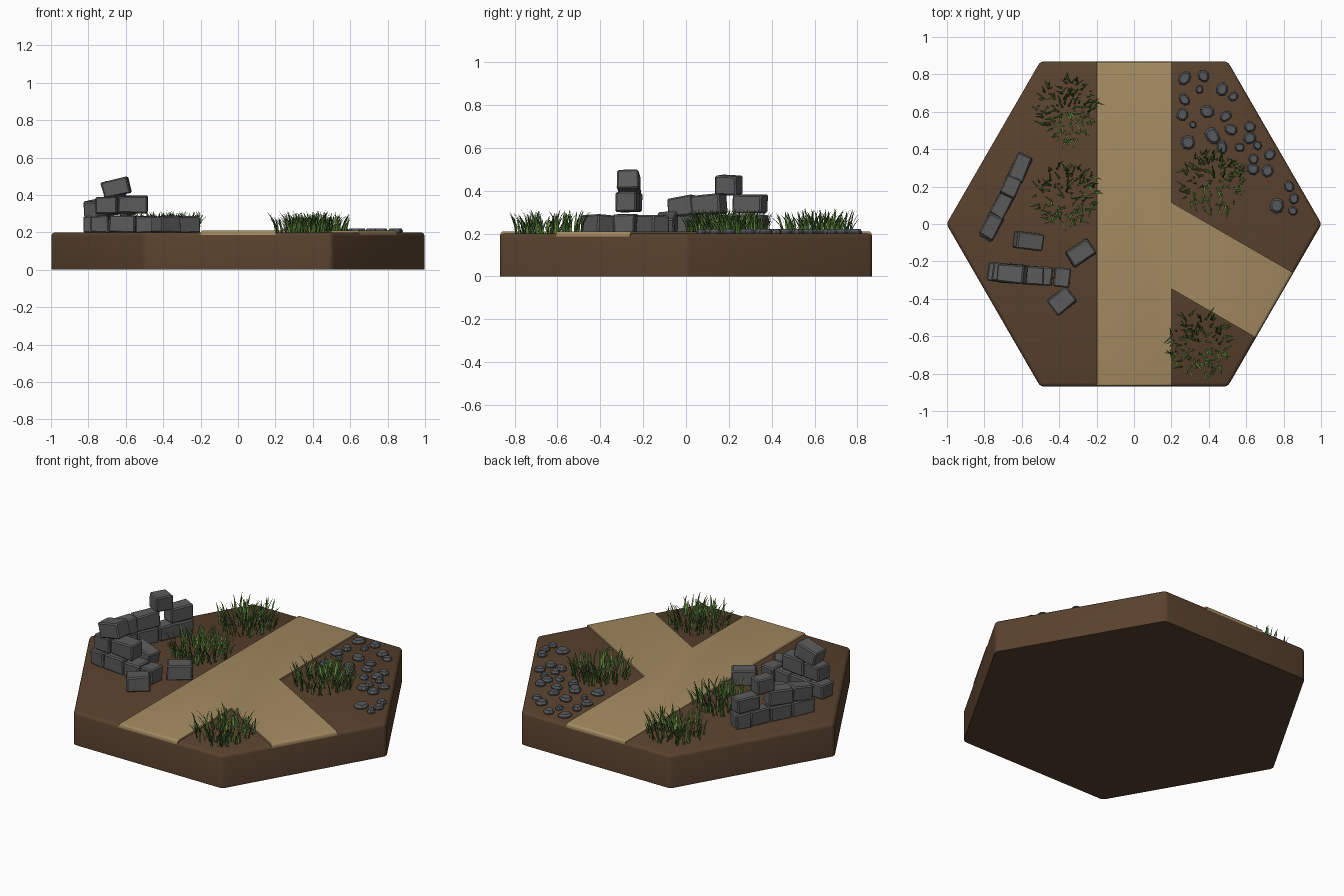
import bpy, bmesh, math, random
from mathutils import Vector, Matrix

if "Cube" in bpy.data.objects:
    bpy.data.objects.remove(bpy.data.objects["Cube"])

random.seed(7)


def material(name, rgb):
    m = bpy.data.materials.new(name)
    m.diffuse_color = (*rgb, 1)
    m.use_nodes = True
    m.node_tree.nodes["Principled BSDF"].inputs["Base Color"].default_value = m.diffuse_color
    return m


DIRT = material("dirt brown", (0.100, 0.054, 0.027))
SAND = material("path sand", (0.370, 0.255, 0.118))
STONE = material("wall stone", (0.105, 0.105, 0.108))
PEBBLE = material("pebble grey", (0.092, 0.100, 0.108))
GRASS_DARK = material("grass dark green", (0.055, 0.150, 0.028))
GRASS_LIGHT = material("grass light green", (0.150, 0.290, 0.055))


def finish(bm, name, mats, smooth=False):
    bmesh.ops.recalc_face_normals(bm, faces=bm.faces) if name[:5] != "grass" else None
    me = bpy.data.meshes.new(name)
    bm.to_mesh(me)
    bm.free()
    for m in mats:
        me.materials.append(m)
    ob = bpy.data.objects.new(name, me)
    bpy.context.collection.objects.link(ob)
    if smooth:
        bpy.context.view_layer.objects.active = ob
        ob.select_set(True)
        bpy.ops.object.shade_smooth_by_angle(angle=math.radians(40))
        ob.select_set(False)
    return ob


def prism(points, z0, z1):
    bm = bmesh.new()
    f = bm.faces.new([bm.verts.new((x, y, z0)) for x, y in points])
    r = bmesh.ops.extrude_face_region(bm, geom=[f])
    for v in r["geom"]:
        if isinstance(v, bmesh.types.BMVert):
            v.co.z = z1
    bmesh.ops.recalc_face_normals(bm, faces=bm.faces)
    return bm


# Hexagonal dirt tile, rounded on all edges but the bottom rim
R = 1.003
bm = prism([(R * math.cos(i * math.pi / 3), R * math.sin(i * math.pi / 3))
            for i in range(6)], 0, 0.2)
edges = [e for e in bm.edges if max(v.co.z for v in e.verts) > 0.1]
bmesh.ops.bevel(bm, geom=edges, offset=0.02, segments=3, profile=0.5, affect='EDGES')
finish(bm, "hex_base", [DIRT], True)

# Forked path: straight strip plus a branch to the lower right side
H, W = 0.867, 0.2
a = math.radians(-30)
d, n = Vector((math.cos(a), math.sin(a))), Vector((-math.sin(a), math.cos(a)))
p1, p2 = d * H + n * W, d * H - n * W
yc, dy = W * math.tan(a), W / math.cos(a)
bm = prism([(-W, -H), (W, -H), (W, yc - dy), tuple(p2), tuple(p1),
            (W, yc + dy), (W, H), (-W, H)], 0.184, 0.21)


def at_border(p):
    return abs(p.y) > H - 0.001 or p.xy.dot(d) > H - 0.001


edges = [e for e in bm.edges if all(v.co.z > 0.2 and at_border(v.co) for v in e.verts)]
bmesh.ops.bevel(bm, geom=edges, offset=0.015, segments=3, profile=0.5, affect='EDGES')
finish(bm, "forked_path", [SAND], True)


# Ruined walls: chipped stone blocks
def block(name, x, y, z, length, turn, tilt=0, width=0.085, height=0.09):
    bm = bmesh.new()
    bmesh.ops.create_cube(bm, size=1)
    for v in bm.verts:
        v.co = Vector((v.co.x * length, v.co.y * width, v.co.z * height))
        v.co += Vector([random.uniform(-0.004, 0.004) for _ in range(3)])
    bmesh.ops.bevel(bm, geom=bm.edges[:], offset=0.007, segments=1, affect='EDGES')
    bm.transform(Matrix.Translation((x, y, z)) @ Matrix.Rotation(math.radians(turn), 4, 'Z')
                 @ Matrix.Rotation(math.radians(tilt), 4, 'Y'))
    finish(bm, name, [STONE])


Z1, Z2, Z3 = 0.243, 0.336, 0.425
# long wall beside the left edge: (distance along wall, z, length, tilt)
ta = math.radians(64)
long_wall = [(0.05, Z1, 0.14, 0), (0.19, Z1, 0.13, 0), (0.325, Z1, 0.13, 0),
             (0.43, Z1, 0.09, 0), (0.055, 0.328, 0.13, -7), (0.19, 0.337, 0.15, -3),
             (0.40, Z2, 0.145, 0), (0.29, Z3, 0.105, 2)]
for i, (s, z, l, t) in enumerate(long_wall):
    block(f"long_wall_block_{i}", -0.785 + s * math.cos(ta), -0.06 + s * math.sin(ta),
          z, l, 64 + random.uniform(-4, 4), t, width=0.082)

# short wall in front
short_wall = [(-0.735, Z1, 0.10, 0), (-0.615, Z1, 0.14, 0), (-0.49, Z1, 0.11, 0),
              (-0.385, Z1, 0.09, 0), (-0.70, 0.346, 0.12, 0), (-0.56, 0.348, 0.155, 0),
              (-0.65, 0.440, 0.145, -14)]
for i, (x, z, l, t) in enumerate(short_wall):
    block(f"short_wall_block_{i}", x, -0.265 - 0.08 * (x + 0.65), z, l,
          -5 + random.uniform(-3, 3), t, width=0.1)

# fallen blocks
block("fallen_block_0", -0.285, -0.155, Z1, 0.14, 33, width=0.095)
block("fallen_block_1", -0.385, -0.41, Z1, 0.13, 38, width=0.1)
block("fallen_block_2", -0.565, -0.09, Z1, 0.14, -8, 16, width=0.095)

# Pebbles: faceted flat stones (x, y, radius)
pebbles = [(.27, .78, .04), (.37, .79, .034), (.27, .665, .034), (.35, .72, .024),
           (.47, .72, .036), (.53, .68, .03), (.26, .585, .036), (.39, .60, .042),
           (.49, .575, .034), (.315, .53, .022), (.42, .47, .048), (.29, .435, .042),
           (.52, .505, .036), (.62, .52, .032), (.62, .46, .036), (.47, .41, .036),
           (.565, .41, .03), (.66, .42, .026), (.725, .37, .034), (.64, .345, .03),
           (.635, .295, .034), (.715, .285, .036), (.83, .2, .034), (.765, .1, .044),
           (.855, .135, .03), (.85, .07, .028)]
bm = bmesh.new()
for x, y, r in pebbles:
    turn, sx = random.uniform(0, 6.28), random.uniform(0.78, 0.95)
    jit = [random.uniform(0.88, 1.08) for _ in range(8)]
    rings = []
    for k, z in ((0.93, 0.197), (1.0, 0.208), (0.72, 0.221)):
        ring = []
        for i in range(8):
            q = Vector((r * k * jit[i] * math.cos(i * math.pi / 4),
                        r * k * jit[i] * sx * math.sin(i * math.pi / 4), z))
            ring.append(bm.verts.new(Matrix.Rotation(turn, 3, 'Z') @ q + Vector((x, y, 0))))
        rings.append(ring)
    for lo, hi in zip(rings, rings[1:]):
        for i in range(8):
            j = (i + 1) % 8
            bm.faces.new((lo[i], lo[j], hi[j], hi[i]))
    bm.faces.new(rings[-1])
    bm.faces.new(rings[0][::-1])
finish(bm, "pebbles", [PEBBLE])


# Grass clumps: tapered blades bending outward
def grass(name, cx, cy):
    bm = bmesh.new()
    for b in range(120):
        ang = random.uniform(0, 2 * math.pi)
        rad = 0.165 * math.sqrt(random.random())
        base = Vector((cx + rad * math.cos(ang), cy + rad * math.sin(ang), 0.198))
        la = ang + random.uniform(-1.2, 1.2)
        out = Vector((math.cos(la), math.sin(la), 0))
        side = Vector((-out.y, out.x, 0))
        h, reach = random.uniform(0.065, 0.12), random.uniform(0.015, 0.065)
        prev = None
        for t, w in ((0, 0.0055), (0.4, 0.005), (0.75, 0.0035), (1, 0.0)):
            c = base + out * reach * t ** 1.8 + Vector((0, 0, h * t * (1.12 - 0.12 * t)))
            row = [bm.verts.new(c - side * w), bm.verts.new(c + side * w)] if w else [bm.verts.new(c)]
            if prev:
                f = bm.faces.new((prev[0], prev[1], *row[::-1]))
                f.material_index = b % 2
            prev = row
    finish(bm, name, [GRASS_DARK, GRASS_LIGHT])


for i, (x, y) in enumerate([(-0.36, 0.61), (-0.36, 0.16), (0.42, 0.225), (0.36, -0.64)]):
    grass(f"grass_clump_{i}", x, y)
